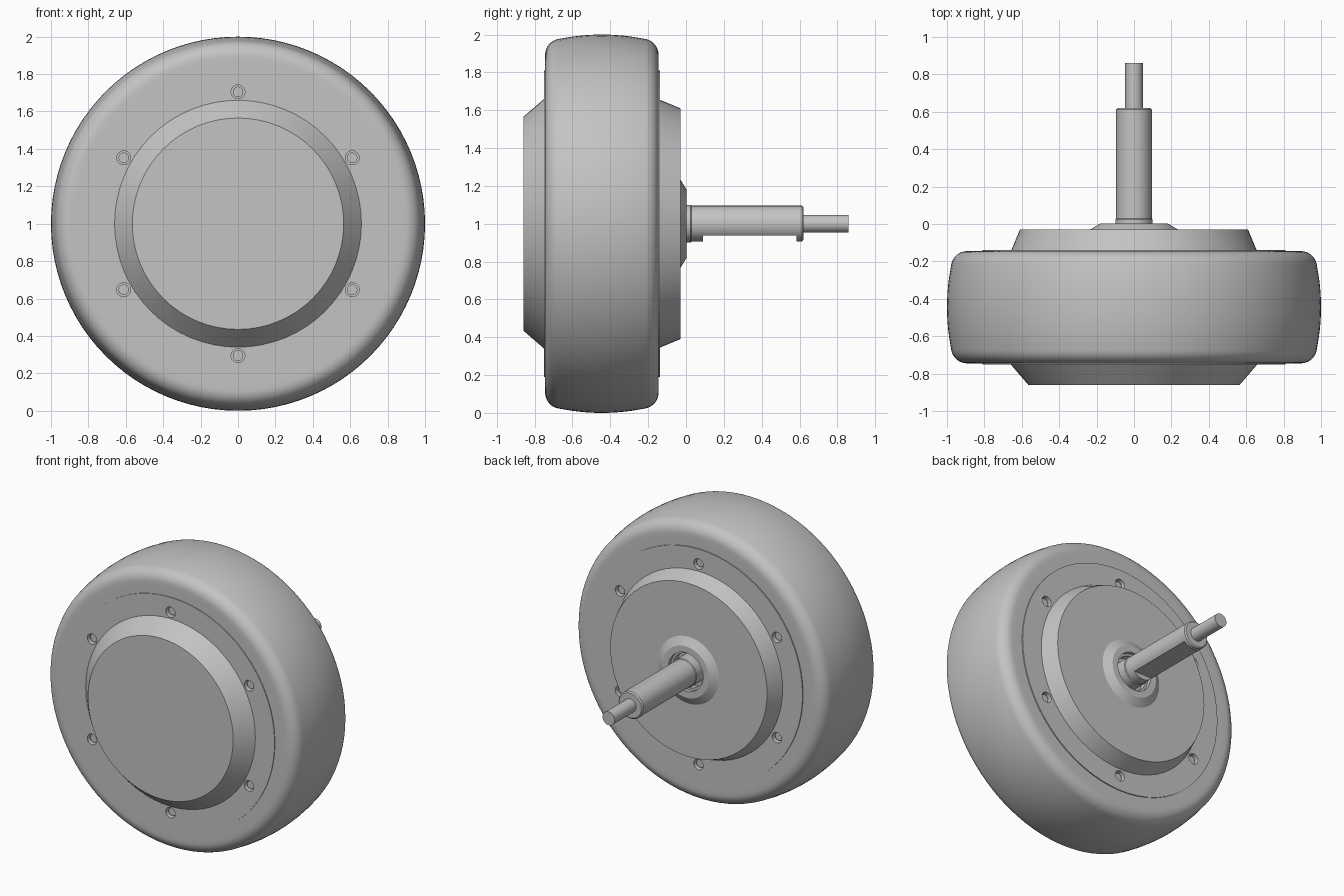
import bpy, bmesh
from math import sin, cos, pi, radians
from mathutils import Matrix, Vector

cube = bpy.data.objects.get("Cube")
if cube:
    bpy.data.objects.remove(cube, do_unlink=True)

grey = bpy.data.materials.new("plain grey")
grey.use_nodes = True
colour = (0.55, 0.55, 0.55, 1)
grey.diffuse_color = colour
grey.node_tree.nodes["Principled BSDF"].inputs["Base Color"].default_value = colour

AXLE = Vector((0, 0, 1))
MID = -0.445          # middle plane of the wheel


def finish(name, bm, angle=30):
    bmesh.ops.recalc_face_normals(bm, faces=bm.faces)
    mesh = bpy.data.meshes.new(name)
    bm.to_mesh(mesh)
    bm.free()
    mesh.materials.append(grey)
    obj = bpy.data.objects.new(name, mesh)
    bpy.context.collection.objects.link(obj)
    bpy.ops.object.select_all(action='DESELECT')
    obj.select_set(True)
    bpy.context.view_layer.objects.active = obj
    bpy.ops.object.shade_smooth_by_angle(angle=radians(angle))
    return obj


def lathe(bm, profile, centre=AXLE, sides=64, ring=False):
    """Turn (radius, y) points around a y-directed axis; ring closes the profile."""
    rows = []
    for r, y in profile:
        if r == 0:
            rows.append([bm.verts.new(centre + Vector((0, y, 0)))])
        else:
            rows.append([bm.verts.new(centre + Vector((r * cos(2 * pi * i / sides), y,
                                                       r * sin(2 * pi * i / sides))))
                         for i in range(sides)])
    pairs = list(zip(rows, rows[1:]))
    if ring:
        pairs.append((rows[-1], rows[0]))
    for a, b in pairs:
        for i in range(sides):
            j = (i + 1) % sides
            if len(a) == 1:
                bm.faces.new((a[0], b[i], b[j]))
            elif len(b) == 1:
                bm.faces.new((a[i], b[0], a[j]))
            else:
                bm.faces.new((a[i], b[i], b[j], a[j]))


def turned(name, profile, **kw):
    bm = bmesh.new()
    lathe(bm, profile, **kw)
    return finish(name, bm)


def cut(obj, cutter):
    mod = obj.modifiers.new("cut", 'BOOLEAN')
    mod.operation = 'DIFFERENCE'
    mod.solver = 'EXACT'
    mod.object = cutter
    bpy.ops.object.select_all(action='DESELECT')
    bpy.context.view_layer.objects.active = obj
    obj.select_set(True)
    bpy.ops.object.modifier_apply(modifier=mod.name)
    bpy.data.objects.remove(cutter, do_unlink=True)
    bpy.ops.object.shade_smooth_by_angle(angle=radians(30))


# Tyre: crowned tread, rounded shoulders, flat side walls
half, shoulder = 0.3, 0.085
rim = [(0.8, half), (0.86, half)]
for k in range(9):
    a = radians(90 - 10 * k)
    rim.append((0.893 + shoulder * cos(a), half - shoulder + shoulder * sin(a)))
for k in range(1, 6):
    y = 0.2 * (1 - k / 5)
    rim.append((1 - 0.45 * y * y, y))
profile = rim + [(r, -y) for r, y in rim[-2::-1]]
turned("tyre", [(r, y + MID) for r, y in profile], sides=96, ring=True)

# Hub: both side plates, front cover, back cover and bearing housing
FRONT, BACK = -0.75, -0.138
hub = turned("hub", [(0, -0.86), (0.565, -0.86), (0.66, FRONT), (0.81, FRONT),
                     (0.81, BACK), (0.655, BACK), (0.61, -0.03), (0.235, -0.03),
                     (0.18, 0.003), (0.135, 0.003), (0.135, -0.07), (0, -0.07)])

# Screw spots on both plates
spots = [AXLE + 0.705 * Vector((cos(a), 0, sin(a)))
         for a in (radians(30 + 60 * k) for k in range(6))]
bm = bmesh.new()
for p in spots:
    for y in (FRONT, BACK):
        lathe(bm, [(0, y - 0.04), (0.037, y - 0.04), (0.037, y + 0.04), (0, y + 0.04)],
              centre=p, sides=24)
cut(hub, finish("screw_hole_cutter", bm))

bm = bmesh.new()
for p in spots:
    for y, inward in ((FRONT, 1), (BACK, -1)):
        lathe(bm, [(0, y + 0.045 * inward), (0.028, y + 0.045 * inward),
                   (0.028, y + 0.02 * inward), (0, y + 0.02 * inward)],
              centre=p, sides=24)
finish("screws", bm)

# Bearing between housing and axle
turned("bearing_outer_ring", [(0.12, -0.08), (0.137, -0.08), (0.137, -0.025),
                              (0.12, -0.025)], ring=True)

# Axle with a collar, a flat on its underside and a thin end
axle = turned("axle", [(0, -0.1), (0.1, -0.1), (0.1, 0.025), (0.095, 0.03),
                       (0.095, 0.612), (0.087, 0.62), (0.047, 0.62),
                       (0.047, 0.86), (0, 0.86)], sides=48)
bm = bmesh.new()
bmesh.ops.create_cube(bm, size=1, matrix=Matrix.Translation((0, 0.3375, 0.838))
                      @ Matrix.Diagonal((0.4, 0.495, 0.2, 1)))
cut(axle, finish("flat_cutter", bm))
